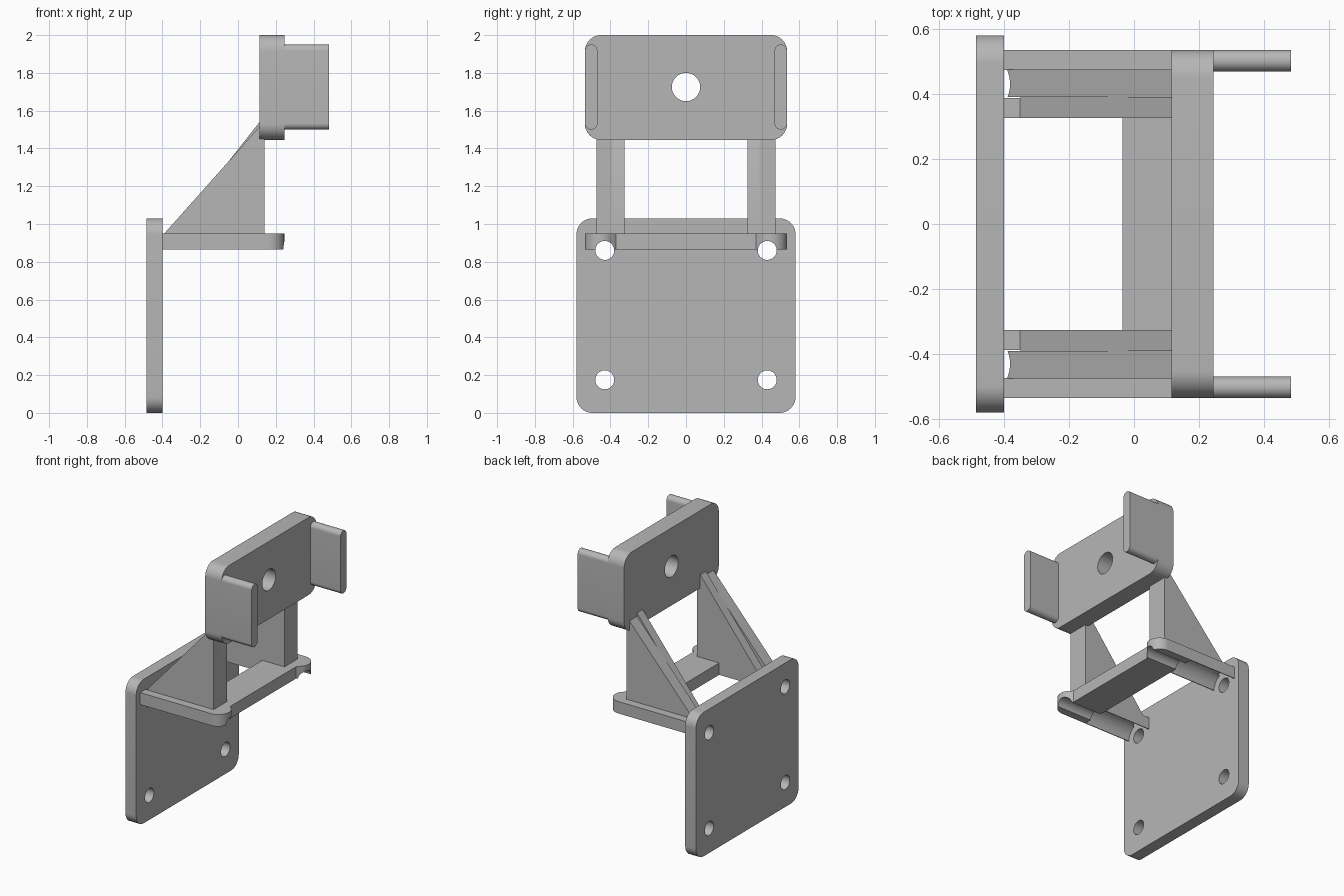
import bpy
import bmesh
from math import cos, sin, pi, radians
from mathutils import Vector

if "Cube" in bpy.data.objects:
    bpy.data.objects.remove(bpy.data.objects["Cube"], do_unlink=True)

GREY = (0.47, 0.47, 0.47, 1)
mat = bpy.data.materials.new("plain_grey")
mat.use_nodes = True
mat.diffuse_color = GREY
mat.node_tree.nodes["Principled BSDF"].inputs["Base Color"].default_value = GREY


def arc(cx, cy, r, start, end, n=12):
    angles = [radians(start + (end - start) * i / n) for i in range(n + 1)]
    return [(cx + r * cos(a), cy + r * sin(a)) for a in angles]


def circle(cx, cy, r, n=48):
    return arc(cx, cy, r, 0, 360, n)[:-1]


def rounded_rect(a0, a1, b0, b1, r):
    return (arc(a1 - r, b1 - r, r, 0, 90) + arc(a0 + r, b1 - r, r, 90, 180)
            + arc(a0 + r, b0 + r, r, 180, 270) + arc(a1 - r, b0 + r, r, 270, 360))


def prism(name, outline, axis, lo, hi):
    """Extrude an outline along an axis: x takes (y, z), y takes (x, z), z takes (x, y)."""
    place = {"x": lambda a, b, t: (t, a, b),
             "y": lambda a, b, t: (a, t, b),
             "z": lambda a, b, t: (a, b, t)}[axis]
    bm = bmesh.new()
    face = bm.faces.new([bm.verts.new(place(a, b, lo)) for a, b in outline])
    ext = bmesh.ops.extrude_face_region(bm, geom=[face])
    verts = [v for v in ext["geom"] if isinstance(v, bmesh.types.BMVert)]
    bmesh.ops.translate(bm, verts=verts, vec=Vector(place(0, 0, hi - lo)))
    bmesh.ops.recalc_face_normals(bm, faces=bm.faces)
    mesh = bpy.data.meshes.new(name)
    bm.to_mesh(mesh)
    bm.free()
    mesh.materials.append(mat)
    obj = bpy.data.objects.new(name, mesh)
    bpy.context.collection.objects.link(obj)
    return obj


def select(obj):
    bpy.ops.object.select_all(action="DESELECT")
    obj.select_set(True)
    bpy.context.view_layer.objects.active = obj


def bore(obj, y, z, r, x0, x1):
    """Cut a round hole along x."""
    cutter = prism("hole_cutter", circle(y, z, r), "x", x0, x1)
    cutter.hide_render = True
    mod = obj.modifiers.new("hole", "BOOLEAN")
    mod.operation = "DIFFERENCE"
    mod.solver = "EXACT"
    mod.object = cutter
    select(obj)
    bpy.ops.object.modifier_apply(modifier=mod.name)
    bpy.data.objects.remove(cutter, do_unlink=True)


HOLE_Y, HOLE_Z, HOLE_R = 0.43, 0.86, 0.05
GROOVE_R = 0.1
parts = []

# Mounting plate with four screw holes
wall = prism("mounting_plate", rounded_rect(-0.58, 0.58, 0, 1.03, 0.085), "x", -0.485, -0.4)
for y in (-HOLE_Y, HOLE_Y):
    for z in (0.175, HOLE_Z):
        bore(wall, y, z, HOLE_R, -0.6, -0.3)
parts.append(wall)

# U-shaped shelf with rounded ears at its free corners
half = [(-0.035, 0.325), (-0.4, 0.325), (-0.4, 0.535)]
half += arc(0.16, 0.45, 0.085, 90, -28, 18) + [(0.2, 0.37)]
outline = half + [(x, -y) for x, y in reversed(half)]
shelf = prism("shelf", outline, "z", 0.865, 0.95)
for y in (-HOLE_Y, HOLE_Y):
    bore(shelf, y, HOLE_Z, GROOVE_R, -0.45, -0.035)
    bore(shelf, y, HOLE_Z, HOLE_R, -0.1, 0.4)
parts.append(shelf)

# Sloping gussets, each an inner and an outer rib
for side, label in ((1, "left"), (-1, "right")):
    for name, foot, top, y0, y1 in (("outer", -0.39, 1.52, 0.39, 0.475),
                                    ("inner", -0.35, 1.545, 0.325, 0.39)):
        profile = [(foot, 0.95), (0.14, 0.95), (0.14, 1.5), (0.118, top)]
        rib = prism(f"{label}_{name}_gusset", profile, "y", side * y0, side * y1)
        bore(rib, side * HOLE_Y, HOLE_Z, GROOVE_R, -0.45, -0.035)
        parts.append(rib)

# Upper plate with central hole
head = prism("upper_plate", rounded_rect(-0.535, 0.535, 1.445, 2, 0.085), "x", 0.115, 0.245)
bore(head, 0, 1.725, 0.075, 0, 0.4)
parts.append(head)

# Side tabs with rounded ends
for side, label in ((1, "left"), (-1, "right")):
    y = side * 0.502
    tab = rounded_rect(y - 0.033, y + 0.033, 1.5, 1.95, 0.0325)
    parts.append(prism(f"{label}_tab", tab, "x", 0.24, 0.483))

for obj in parts:
    select(obj)
    bpy.ops.object.shade_smooth_by_angle(angle=radians(30))
